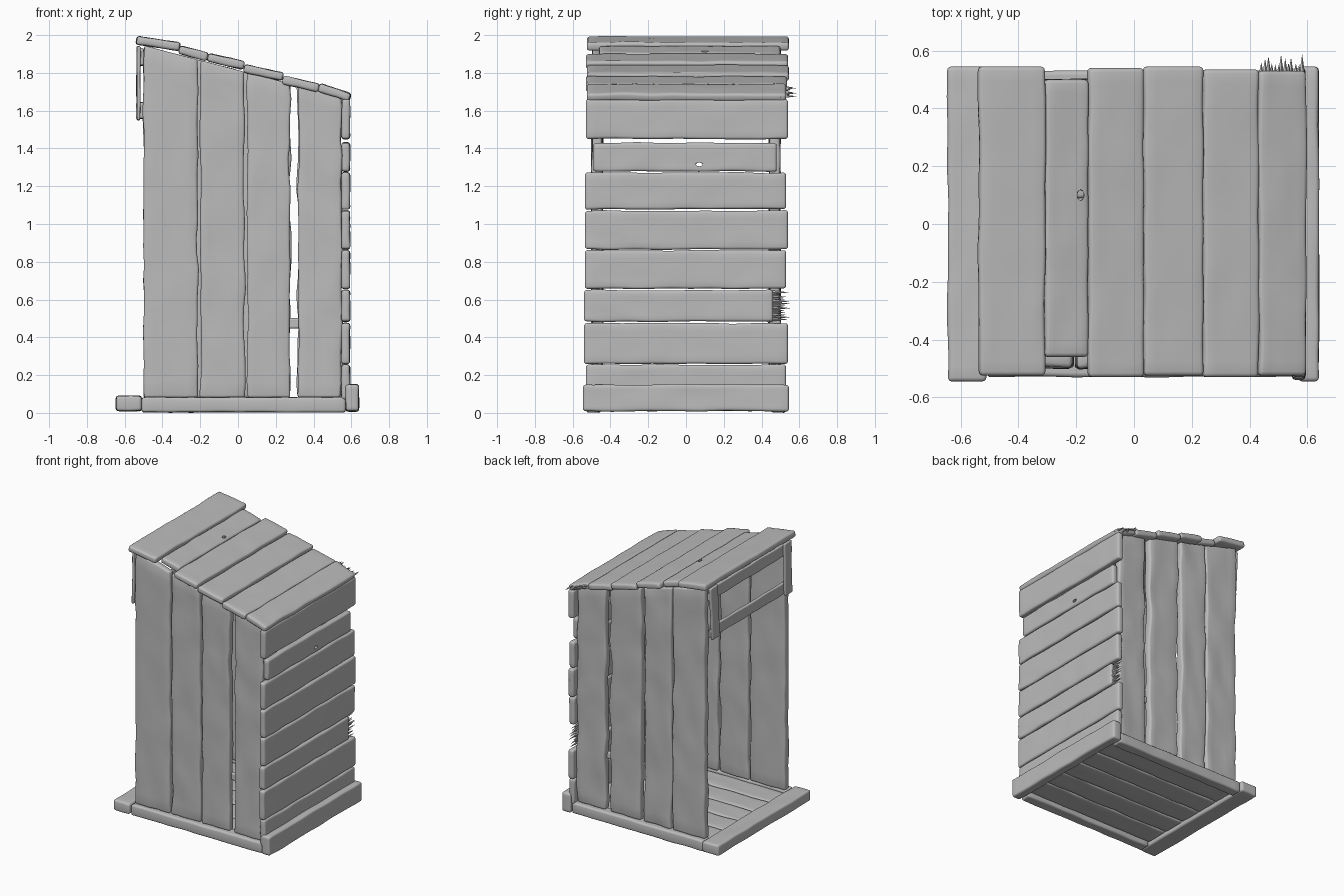
import bpy, bmesh, random
from mathutils import Matrix, Vector, noise

random.seed(4)
if "Cube" in bpy.data.objects:
    bpy.data.objects.remove(bpy.data.objects["Cube"])

wood = bpy.data.materials.new("weathered_grey")
wood.use_nodes = True
GREY = (0.5, 0.5, 0.5, 1)
wood.diffuse_color = GREY
wood.node_tree.nodes["Principled BSDF"].inputs["Base Color"].default_value = GREY

X, Y, Z = Vector((1, 0, 0)), Vector((0, 1, 0)), Vector((0, 0, 1))
parts = []


def splinters(bm, end, sign, width, thick, reach):
    """Add a ragged row of wooden spikes to one end of a plank."""
    count = 13
    for i in range(count):
        length = reach * random.uniform(0.35, 1) + 0.03
        side = (i + 0.5) / count - 0.5
        place = Matrix.Translation((sign * (end - 0.03 + length / 2), side * width * 0.93,
                                    random.uniform(-0.2, 0.2) * thick))
        turn = Matrix.Rotation(sign * 1.5708, 4, 'Y')
        flat = Matrix.Diagonal((1, 1, 0.8, 1))
        bmesh.ops.create_cone(bm, segments=4, radius1=width / count, radius2=0, depth=length,
                              cap_ends=True, matrix=place @ flat @ turn)


def plank(name, centre, size, along, normal, broken=(0, 0), slope=0, wobble=0.006):
    """Worn board: size is length, width, thickness; broken gives spike reach at each end."""
    length, width, thick = size
    bm = bmesh.new()
    bmesh.ops.create_cube(bm, size=1, matrix=Matrix.Diagonal((length, width, thick, 1)))
    for axis, cuts in ((0, 20), (1, 4)):
        run = [e for e in bm.edges
               if abs((e.verts[0].co - e.verts[1].co).normalized()[axis]) > 0.9]
        bmesh.ops.subdivide_edges(bm, edges=run, cuts=cuts, use_grid_fill=True)
    rims = [e for e in bm.edges if e.calc_face_angle(0) > 1]
    bmesh.ops.bevel(bm, geom=rims, offset=min(0.014, thick * 0.35), segments=3,
                    affect='EDGES', profile=0.5)
    # Wavy edges and shallow dents
    seed = random.uniform(0, 90)
    for v in bm.verts:
        x, y, z = v.co
        side = 1 if y > 0 else -1
        v.co.y += wobble * noise.noise((x * 6, side * 5, seed)) * abs(y) / width * 2
        v.co.z += wobble * 0.7 * noise.noise((x * 7, y * 14, seed + (5 if z > 0 else 0)))
        v.co.x += slope * y * (x / length + 0.5)
    for sign, reach in zip((-1, 1), broken):
        if reach:
            splinters(bm, length / 2, sign, width, thick, reach)
    # Turn the board into place
    across = normal.cross(along)
    frame = Matrix((along, across, normal)).transposed().to_4x4()
    bm.transform(Matrix.Translation(centre) @ frame)
    mesh = bpy.data.meshes.new(name)
    bm.to_mesh(mesh)
    bm.free()
    mesh.materials.append(wood)
    obj = bpy.data.objects.new(name, mesh)
    bpy.context.collection.objects.link(obj)
    parts.append(obj)
    return obj


def knot_hole(obj, centre, size):
    """Pierce a small angular hole through a board."""
    bm = bmesh.new()
    bmesh.ops.create_icosphere(bm, subdivisions=1, radius=1)
    bm.transform(Matrix.Translation(centre) @ Matrix.Diagonal((*size, 1)))
    mesh = bpy.data.meshes.new("hole_cutter")
    bm.to_mesh(mesh)
    bm.free()
    mesh.materials.append(wood)
    cutter = bpy.data.objects.new("hole_cutter", mesh)
    bpy.context.collection.objects.link(cutter)
    cutter.hide_render = True
    cutter.hide_set(True)
    cut = obj.modifiers.new("knot_hole", 'BOOLEAN')
    cut.operation = 'DIFFERENCE'
    cut.object = cutter


# Base frame
plank("base_entry_beam", (-0.578, 0, 0.05), (1.09, 0.135, 0.08), Y, Z)
plank("base_rear_beam", (0.605, 0, 0.08), (1.09, 0.14, 0.07), Y, X)
for name, s in (("right", -1), ("left", 1)):
    plank(f"base_{name}_beam", (0.03, s * 0.49, 0.043), (1.08, 0.08, 0.08), X, Z)

# Floor
for i in range(5):
    plank(f"floor_plank_{i + 1}", (0.03, (i - 2) * 0.18, 0.05), (1.08, 0.176, 0.035), X, Z)

# Upright side walls, cut to the roof pitch
PITCH = -0.26
walls = {
    -1: [(-0.50, -0.213), (-0.2, 0.035), (0.05, 0.275), (0.318, 0.55)],
    1: [(-0.50, -0.235), (-0.228, -0.005), (0.022, 0.275), (0.315, 0.55)],
}
for s, spans in walls.items():
    for i, (a, b) in enumerate(spans):
        mid = (a + b) / 2
        top = 1.945 + PITCH * (mid + 0.5)
        low = 0.08
        plank(f"{'left' if s > 0 else 'right'}_wall_plank_{i + 1}",
              (mid, s * 0.47, (low + top) / 2), (top - low, b - a, 0.055),
              Z, Y, slope=-PITCH if Y.cross(Z).x < 0 else PITCH, wobble=0.014)
    plank("wall_brace", (0.3, s * 0.45, 0.475), (0.1, 0.05, 0.03), X, Y)

# Horizontal rear wall: bottom, top, near end, far end, splinter reach
rear = [
    (0.07, 0.255, -0.53, 0.53, (0, 0)),
    (0.26, 0.475, -0.54, 0.54, (0, 0)),
    (0.483, 0.65, -0.54, 0.46, (0, 0.1)),
    (0.658, 0.86, -0.535, 0.53, (0, 0)),
    (0.865, 1.07, -0.535, 0.54, (0, 0)),
    (1.078, 1.272, -0.535, 0.53, (0, 0)),
    (1.278, 1.43, -0.49, 0.48, (0.11, 0.07)),
    (1.45, 1.66, -0.53, 0.54, (0, 0)),
]
for i, (low, top, near, far, ends) in enumerate(rear):
    board = plank(f"rear_wall_plank_{i + 1}", (0.57, (near + far) / 2, (low + top) / 2),
                  (far - near, top - low, 0.045), Y, X, broken=ends)
    if i == 6:
        knot_hole(board, (0.57, 0.07, 1.315), (0.1, 0.022, 0.012))

# Roof boards: top line from high edge to low edge, ends, splinter reach
roof = [
    (-0.535, 1.995, -0.305, 1.96, -0.525, 0.545, (0, 0)),
    (-0.305, 1.945, -0.155, 1.905, -0.46, 0.50, (0.1, 0.07)),
    (-0.155, 1.905, 0.037, 1.86, -0.53, 0.54, (0, 0)),
    (0.037, 1.845, 0.243, 1.80, -0.525, 0.545, (0, 0)),
    (0.243, 1.785, 0.435, 1.74, -0.53, 0.535, (0, 0)),
    (0.435, 1.745, 0.60, 1.69, -0.525, 0.53, (0, 0.06)),
]
for i, (xa, za, xb, zb, near, far, ends) in enumerate(roof):
    fall = Vector((xb - xa, 0, zb - za))
    up = fall.normalized().cross(Y)
    spot = Vector(((xa + xb) / 2, (near + far) / 2, (za + zb) / 2)) - up * 0.022
    board = plank(f"roof_plank_{i + 1}", spot, (far - near, fall.length, 0.044), Y, up,
                  broken=ends)
    if i == 1:
        knot_hole(board, (-0.185, 0.1, spot.z), (0.014, 0.022, 0.1))

# Frame above the open entry
plank("entry_upper_rail", (-0.51, 0, 1.885), (0.94, 0.09, 0.022), Y, X)
plank("entry_lower_rail", (-0.51, 0, 1.60), (0.9, 0.085, 0.022), Y, X)
for name, y, lean in (("left", 0.42, 0.06), ("right", -0.44, 0.02)):
    plank(f"entry_{name}_bracket", (-0.527, y, 1.745), (0.39, 0.085, 0.02),
          Vector((0, lean, 1)).normalized(), X)

# Smooth worn surfaces, crisp splinters
bpy.ops.object.select_all(action='DESELECT')
for obj in parts:
    obj.select_set(True)
bpy.context.view_layer.objects.active = parts[0]
bpy.ops.object.shade_smooth_by_angle(angle=0.7)
